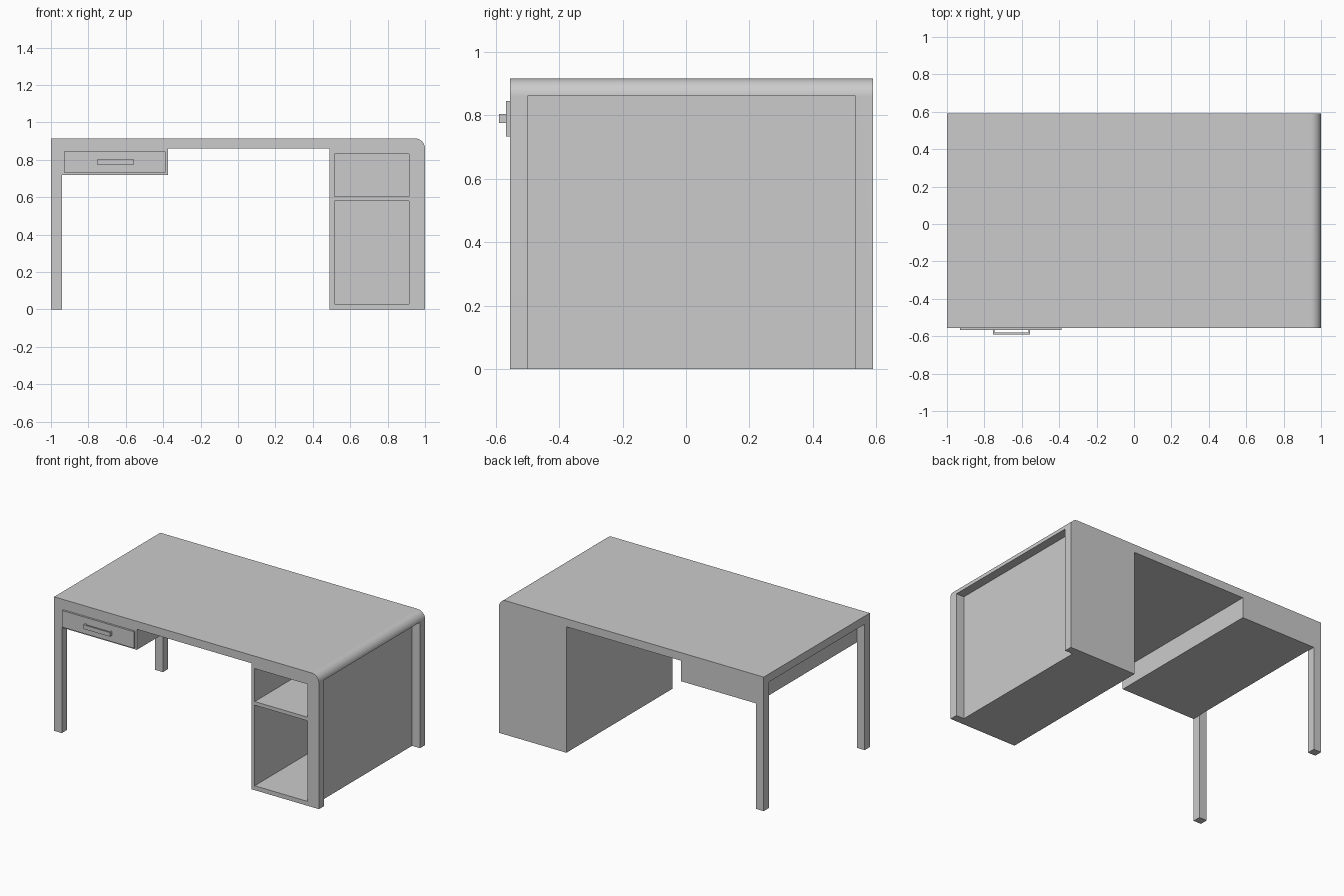
import bpy, bmesh, math
from mathutils import Vector

if "Cube" in bpy.data.objects:
    bpy.data.objects.remove(bpy.data.objects["Cube"])

FRONT, BACK = -0.555, 0.59
TOP, UNDER, POST = 0.915, 0.86, 0.055


def extrude(name, points, direction):
    """Solid made by sweeping a closed 3D outline along a direction."""
    bm = bmesh.new()
    face = bm.faces.new([bm.verts.new(p) for p in points])
    swept = bmesh.ops.extrude_face_region(bm, geom=[face])["geom"]
    verts = [v for v in swept if isinstance(v, bmesh.types.BMVert)]
    bmesh.ops.translate(bm, verts=verts, vec=Vector(direction))
    bmesh.ops.recalc_face_normals(bm, faces=bm.faces[:])
    mesh = bpy.data.meshes.new(name)
    bm.to_mesh(mesh)
    bm.free()
    obj = bpy.data.objects.new(name, mesh)
    bpy.context.collection.objects.link(obj)
    return obj


def box(name, x0, x1, y0, y1, z0, z1):
    return extrude(name, [(x0, y0, z0), (x1, y0, z0), (x1, y1, z0), (x0, y1, z0)],
                   (0, 0, z1 - z0))


def activate(obj):
    bpy.ops.object.select_all(action='DESELECT')
    obj.select_set(True)
    bpy.context.view_layer.objects.active = obj


# Desk body: front silhouette with one rounded upper corner, swept to the back
r = TOP - UNDER
arc = [(1 - r + r * math.cos(a), UNDER + r * math.sin(a))
       for a in (math.radians(90 * i / 10) for i in range(11))]
outline = [(-1, 0), (-0.942, 0), (-0.942, 0.72), (-0.375, 0.72), (-0.375, UNDER),
           (0.49, UNDER), (0.49, 0), (1, 0)] + arc + [(-1, TOP)]
body = extrude("desk_body", [(x, FRONT, z) for x, z in outline], (0, BACK - FRONT, 0))

# Recesses between the corner posts, and the two open shelves
cutters = [
    box("left_recess", -1.2, -0.94, FRONT + POST, BACK - POST, -0.2, UNDER),
    box("right_recess", 0.94, 1.2, FRONT + POST, BACK - POST, -0.2, UNDER),
    box("upper_shelf_cut", 0.515, 0.915, -0.8, 0.565, 0.605, 0.83),
    box("lower_shelf_cut", 0.515, 0.915, -0.8, 0.565, 0.03, 0.58),
]
activate(body)
for cutter in cutters:
    cutter.hide_render = True
    mod = body.modifiers.new("cut", 'BOOLEAN')
    mod.operation = 'DIFFERENCE'
    mod.solver = 'EXACT'
    mod.object = cutter
    bpy.ops.object.modifier_apply(modifier=mod.name)
    bpy.data.objects.remove(cutter)

# Smooth rounded edge, flat panels
bpy.ops.object.shade_smooth_by_angle(angle=math.radians(30))
weighted = body.modifiers.new("weighted_normals", 'WEIGHTED_NORMAL')
weighted.keep_sharp = True

# Drawer front and its U-shaped handle
DRAWER = -0.568
box("drawer_front", -0.93, -0.388, DRAWER, FRONT, 0.732, 0.845)
hx0, hx1, t, hy = -0.755, -0.555, 0.01, -0.59
handle = [(hx0, DRAWER), (hx0, hy), (hx1, hy), (hx1, DRAWER),
          (hx1 - t, DRAWER), (hx1 - t, hy + t), (hx0 + t, hy + t), (hx0 + t, DRAWER)]
extrude("drawer_handle", [(x, y, 0.775) for x, y in handle], (0, 0, 0.028))
